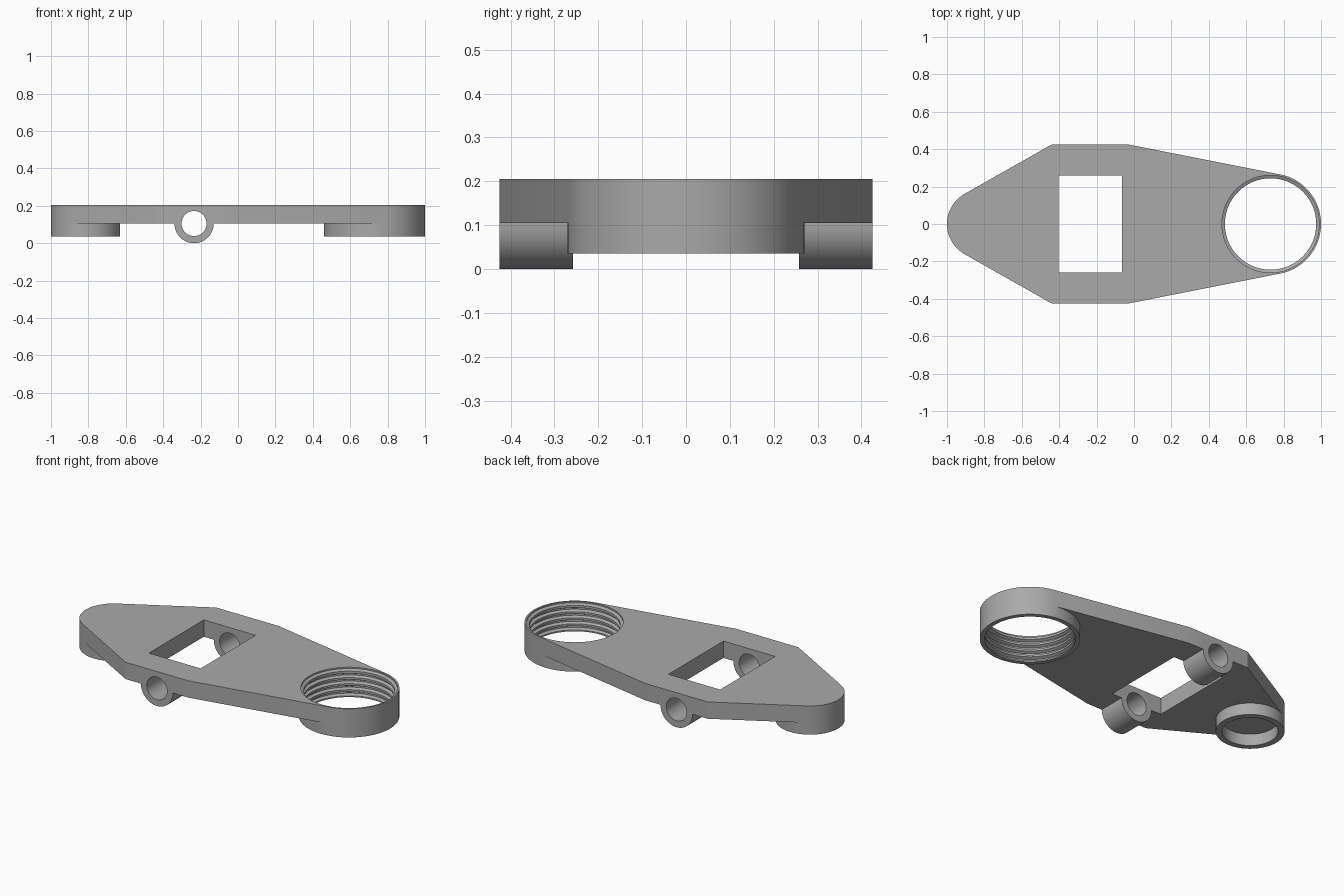
import bpy, bmesh, math
from mathutils import Matrix, Vector
from mathutils.geometry import convex_hull_2d

cube = bpy.data.objects.get("Cube")
if cube:
    bpy.data.objects.remove(cube, do_unlink=True)

BOTTOM, UNDER, TOP = 0.035, 0.105, 0.205
HALF = 0.425
NOSE, NOSE_R = (-0.815, 0), 0.185
RING, RING_R = (0.73, 0), 0.27
PIN_X = -0.235
SEGS = 96

grey = bpy.data.materials.new("matte grey")
grey.use_nodes = True
colour = (0.4, 0.4, 0.4, 1)
grey.diffuse_color = colour
grey.node_tree.nodes["Principled BSDF"].inputs["Base Color"].default_value = colour


def circle(centre, r, start=0, turn=math.tau, n=SEGS):
    steps = n if turn == math.tau else n + 1
    return [(centre[0] + r * math.cos(start + turn * i / n),
             centre[1] + r * math.sin(start + turn * i / n)) for i in range(steps)]


def loft(name, sections, matrix=Matrix()):
    """Solid through stacked (outline, height) sections."""
    bm = bmesh.new()
    rows = [[bm.verts.new((x, y, z)) for x, y in pts] for pts, z in sections]
    for a, b in zip(rows, rows[1:]):
        for i in range(len(a)):
            j = (i + 1) % len(a)
            bm.faces.new((a[i], a[j], b[j], b[i]))
    bm.faces.new(rows[0][::-1])
    bm.faces.new(rows[-1])
    bm.transform(matrix)
    bmesh.ops.recalc_face_normals(bm, faces=bm.faces)
    mesh = bpy.data.meshes.new(name)
    bm.to_mesh(mesh)
    bm.free()
    mesh.materials.append(grey)
    obj = bpy.data.objects.new(name, mesh)
    bpy.context.collection.objects.link(obj)
    return obj


def prism(name, pts, low, high, matrix=Matrix()):
    return loft(name, [(pts, low), (pts, high)], matrix)


def combine(target, tool, operation):
    mod = target.modifiers.new(tool.name, 'BOOLEAN')
    mod.operation, mod.solver, mod.object = operation, 'EXACT', tool
    bpy.context.view_layer.objects.active = target
    bpy.ops.object.modifier_apply(modifier=mod.name)
    bpy.data.objects.remove(tool, do_unlink=True)


# Tapered plate: hull of the two round ends and the straight flanks
nose, ring = circle(NOSE, NOSE_R), circle(RING, RING_R)
points = nose + ring + [(x, s * HALF) for x in (-0.44, -0.03) for s in (-1, 1)]
outline = [points[i] for i in convex_hull_2d([Vector(p) for p in points])]
plate = prism("bracket_plate", outline, UNDER, TOP)

# Round bosses below the plate
mid = (UNDER + TOP) / 2
combine(plate, prism("nose_boss", nose, BOTTOM, mid), 'UNION')
combine(plate, prism("ring_boss", ring, BOTTOM, mid), 'UNION')

# Half-round hinge barrel, running front to back under the plate
along_y = Matrix.Rotation(math.pi / 2, 4, 'X')
barrel = circle((PIN_X, UNDER), 0.105, math.pi, math.pi, 32)
barrel += [(PIN_X + 0.105, mid), (PIN_X - 0.105, mid)]
combine(plate, prism("hinge_barrel", barrel, -HALF, HALF, along_y), 'UNION')

# Rectangular window, pin bore and blind socket
window = [(-0.405, -0.258), (-0.065, -0.258), (-0.065, 0.258), (-0.405, 0.258)]
combine(plate, prism("window_cutter", window, -1, 1), 'DIFFERENCE')
bore = circle((PIN_X, UNDER), 0.067, n=48)
combine(plate, prism("bore_cutter", bore, -1, 1, along_y), 'DIFFERENCE')
socket = circle(NOSE, 0.15)
combine(plate, prism("socket_cutter", socket, -0.1, UNDER), 'DIFFERENCE')

# Threaded hole: alternating wide grooves and narrow crests
ROOT, CREST, PITCH = 0.26, 0.244, 0.036
profile = [(CREST, -0.1)]
z = BOTTOM + 0.008
while z < TOP - 0.02:
    profile += [(CREST, z), (ROOT, z + 0.008), (ROOT, z + 0.016), (CREST, z + 0.024)]
    z += PITCH
profile += [(CREST, TOP - 0.016), (ROOT, TOP - 0.008), (ROOT, TOP + 0.1)]
heights = [(r, h) for i, (r, h) in enumerate(profile) if i == 0 or h > profile[i - 1][1] + 0.001]
thread = loft("thread_cutter", [(circle(RING, r), h) for r, h in heights])
combine(plate, thread, 'DIFFERENCE')

# Base at ground level, smooth round walls with sharp edges
plate.data.transform(Matrix.Translation((0, 0, -min(v.co.z for v in plate.data.vertices))))
bpy.ops.object.select_all(action='DESELECT')
plate.select_set(True)
bpy.context.view_layer.objects.active = plate
bpy.ops.object.shade_smooth_by_angle(angle=math.radians(25))
